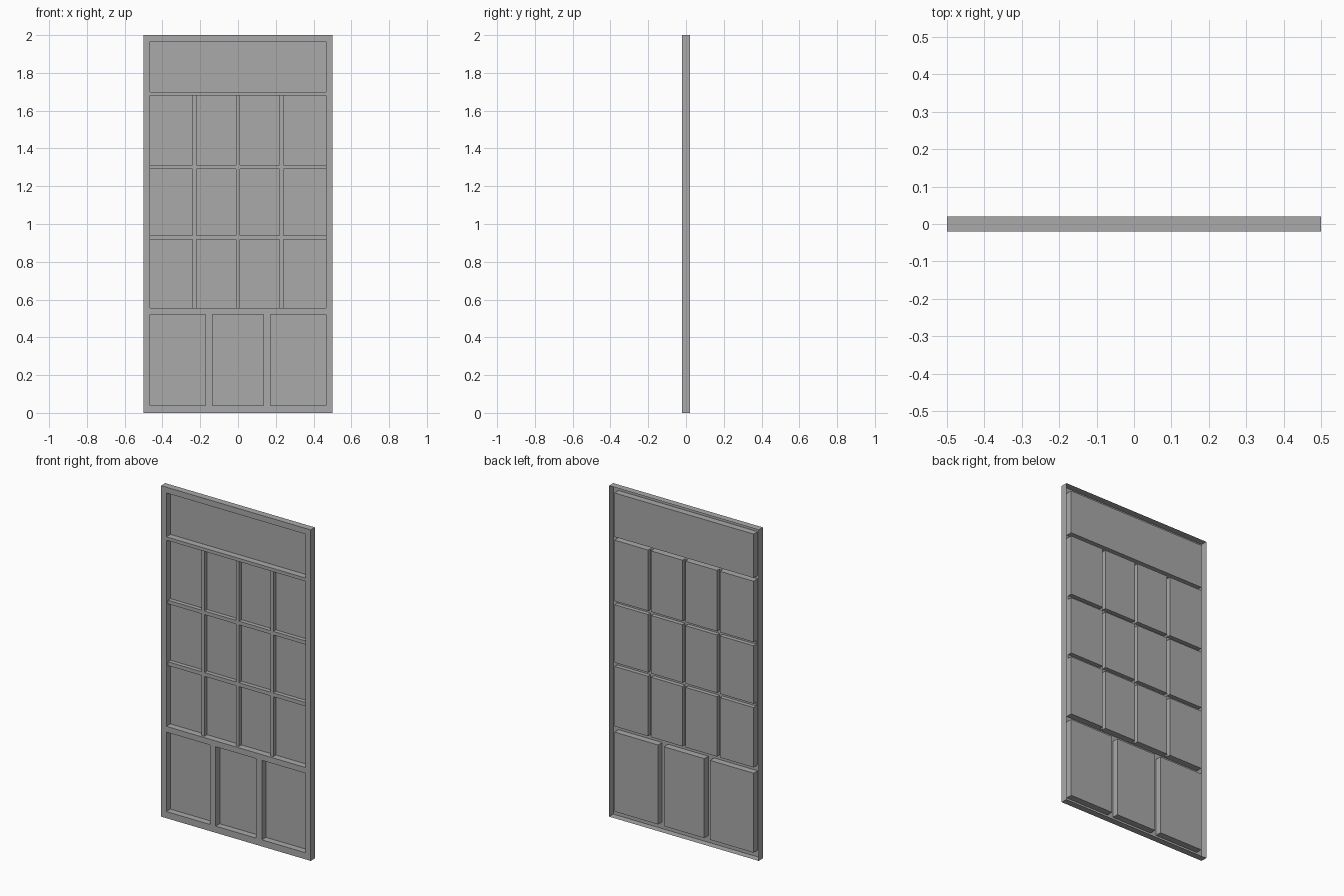
import bpy
import bmesh

cube = bpy.data.objects.get("Cube")
if cube:
    bpy.data.objects.remove(cube)

grey = bpy.data.materials.new("door grey")
grey.use_nodes = True
grey.diffuse_color = (0.4, 0.4, 0.4, 1)
grey.node_tree.nodes["Principled BSDF"].inputs["Base Color"].default_value = (0.4, 0.4, 0.4, 1)

# Depth levels: frame face, glazing bar face, back of the pressed panels
FRONT, BAR, BACK = -0.02, -0.006, 0.019
REAR = 0.02
W, H, IN = 0.5, 2.0, 0.465


def plate(bm, x0, x1, z0, z1, y):
    """Flat sheet facing the front."""
    bm.faces.new([bm.verts.new(p) for p in
                  ((x0, y, z0), (x1, y, z0), (x1, y, z1), (x0, y, z1))])


def walls(bm, x0, x1, z0, z1, ya, yb):
    """Four walls around a rectangle, running from ya to yb."""
    ring = [(x0, z0), (x1, z0), (x1, z1), (x0, z1)]
    for (ax, az), (bx, bz) in zip(ring, ring[1:] + ring[:1]):
        bm.faces.new([bm.verts.new(p) for p in
                      ((ax, ya, az), (ax, yb, az), (bx, yb, bz), (bx, ya, bz))])


def pocket(bm, x0, x1, z0, z1, y):
    """Panel pressed backwards from depth y."""
    walls(bm, x0, x1, z0, z1, y, BACK)
    plate(bm, x0, x1, z0, z1, BACK)


def finish(bm, name):
    bmesh.ops.remove_doubles(bm, verts=bm.verts[:], dist=0.0001)
    mesh = bpy.data.meshes.new(name)
    bm.to_mesh(mesh)
    bm.free()
    mesh.materials.append(grey)
    obj = bpy.data.objects.new(name, mesh)
    bpy.context.collection.objects.link(obj)


def gaps(spans):
    """Spaces between neighbouring spans."""
    return [(a[1], b[0]) for a, b in zip(spans, spans[1:])]


lower_x = [(-IN, -0.173), (-0.135, 0.135), (0.173, IN)]
lower_z = (0.04, 0.52)
pane_x = [(-IN, -0.24), (-0.22, -0.01), (0.01, 0.22), (0.24, IN)]
pane_z = [(0.555, 0.917), (0.94, 1.29), (1.312, 1.68)]
mid_z = (pane_z[0][0], pane_z[-1][1])
top_z = (1.70, 1.965)

# Outer frame: hollow rim, stiles, rails and lower posts
bm = bmesh.new()
walls(bm, -W, W, 0, H, REAR, FRONT)
for x0, x1 in ((-W, -IN), (IN, W)):
    plate(bm, x0, x1, 0, H, FRONT)
for z0, z1 in ((0, lower_z[0]), (lower_z[1], mid_z[0]), (mid_z[1], top_z[0]), (top_z[1], H)):
    plate(bm, -IN, IN, z0, z1, FRONT)
for x0, x1 in gaps(lower_x):
    plate(bm, x0, x1, *lower_z, FRONT)
finish(bm, "frame")

# Lower panels
bm = bmesh.new()
for x0, x1 in lower_x:
    pocket(bm, x0, x1, *lower_z, FRONT)
finish(bm, "lower_panels")

# Top panel
bm = bmesh.new()
pocket(bm, -IN, IN, *top_z, FRONT)
finish(bm, "top_panel")

# Glazed middle: opening, set-back bars and panes
bm = bmesh.new()
walls(bm, -IN, IN, *mid_z, FRONT, BAR)
for x0, x1 in gaps(pane_x):
    plate(bm, x0, x1, *mid_z, BAR)
for x0, x1 in pane_x:
    for z0, z1 in gaps(pane_z):
        plate(bm, x0, x1, z0, z1, BAR)
    for z0, z1 in pane_z:
        pocket(bm, x0, x1, z0, z1, BAR)
finish(bm, "middle_panes")
